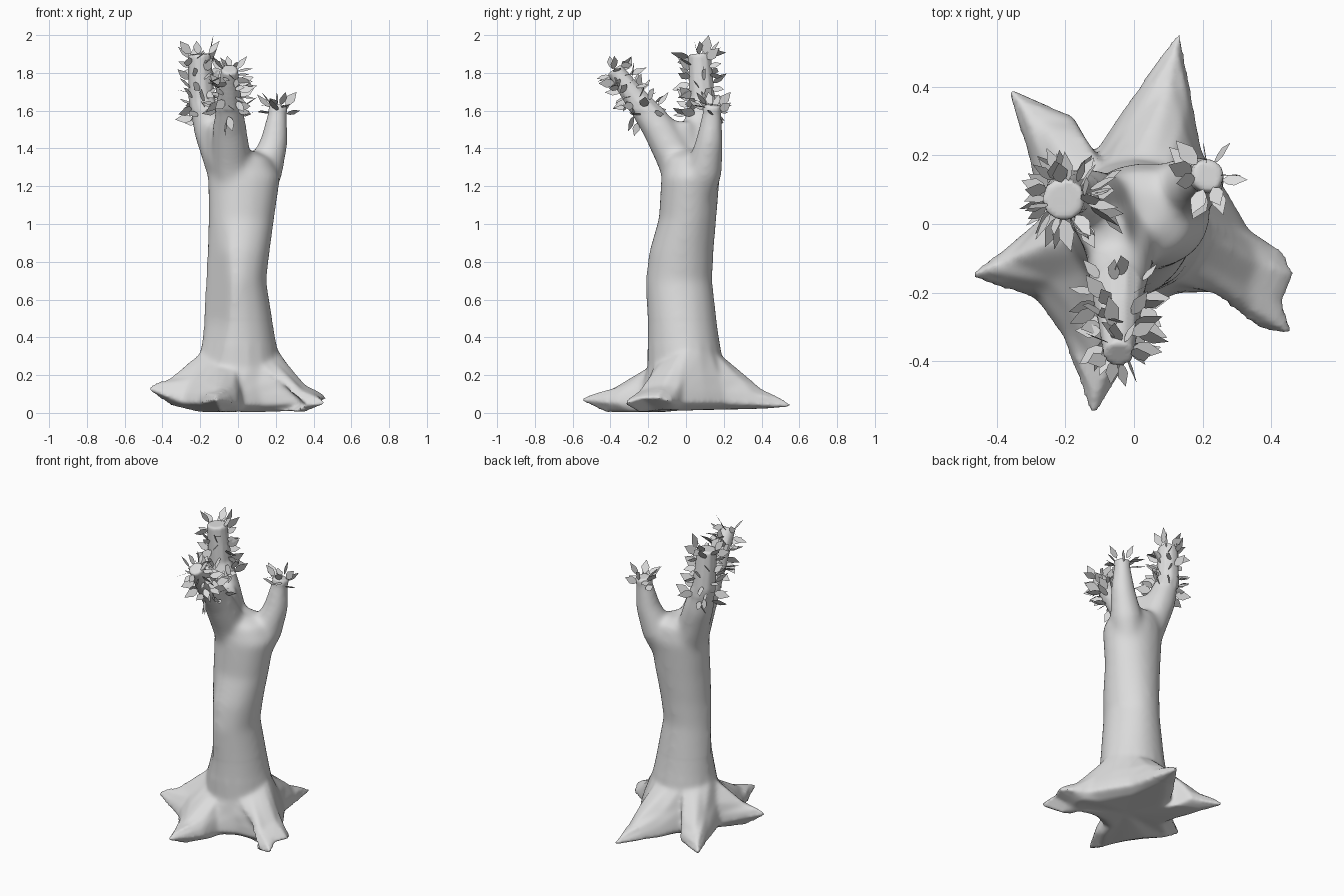
import bpy, bmesh, math, random
from mathutils import Vector

random.seed(4)
if "Cube" in bpy.data.objects:
    bpy.data.objects.remove(bpy.data.objects["Cube"])

# One plain bark and leaf colour
grey = bpy.data.materials.new("plain_grey")
grey.use_nodes = True
grey.diffuse_color = (0.72, 0.72, 0.72, 1)
for node in grey.node_tree.nodes:
    if node.type == 'BSDF_PRINCIPLED':
        node.inputs["Base Color"].default_value = (0.72, 0.72, 0.72, 1)


def finish(name, bm):
    mesh = bpy.data.meshes.new(name)
    bm.to_mesh(mesh)
    bm.free()
    mesh.materials.append(grey)
    obj = bpy.data.objects.new(name, mesh)
    bpy.context.collection.objects.link(obj)
    return obj


def loft(bm, rings):
    """Skin a stack of equal rings and close both ends."""
    loops = [[bm.verts.new(p) for p in ring] for ring in rings]
    for low, high in zip(loops, loops[1:]):
        for i in range(len(low)):
            j = (i + 1) % len(low)
            bm.faces.new((low[i], low[j], high[j], high[i]))
    for loop in (loops[0][::-1], loops[-1]):
        mid = sum((v.co for v in loop), Vector()) / len(loop)
        tip = bm.verts.new(mid)
        for i in range(len(loop)):
            bm.faces.new((loop[i], loop[(i + 1) % len(loop)], tip))


# Root outline, counter-clockwise: five pointed roots with valleys between
ROOTS = [Vector(p) for p in (
    (.468, -.15, .08), (.435, -.08, .06), (.34, -.02, .05), (.27, .1, .05),
    (.2, .21, .05), (.168, .38, .04), (.135, .568, .035), (-.03, .34, .04),
    (-.12, .2, .06), (-.18, .32, .05), (-.37, .4, .045), (-.31, .2, .05),
    (-.27, .02, .07), (-.48, -.152, .13), (-.29, -.22, .05), (-.21, -.33, .05),
    (-.12, -.565, .07), (0, -.37, .05), (.03, -.25, .04), (.13, -.2, .04),
    (.33, -.2, .05), (.37, -.305, .04), (.465, -.325, .05), (.435, -.23, .08))]

# Trunk sections: height, then x and y limits
SECTIONS = (
    (.34, -.2, .21, -.205, .19), (.48, -.19, .185, -.205, .165),
    (.7, -.177, .15, -.217, .14), (.85, -.167, .168, -.197, .147),
    (1.03, -.157, .193, -.145, .162), (1.25, -.16, .225, -.132, .18),
    (1.35, -.14, .17, -.11, .16), (1.39, -.08, .08, -.06, .1))
FLAT = Vector((-.82, -.57, 0))


def section_ring(z, x0, x1, y0, y1):
    ring = []
    n = len(ROOTS)
    for i, p in enumerate(ROOTS):
        even = i * math.tau / n - .3
        true = math.atan2(p.y, p.x)
        true += math.tau * round((even - true) / math.tau)
        a = (even + true) / 2
        point = Vector(((x0 + x1) / 2 + (x1 - x0) / 2 * math.cos(a),
                        (y0 + y1) / 2 + (y1 - y0) / 2 * math.sin(a), z))
        # The trunk is flattened on one diagonal above the roots
        limit = .19 if z < .4 else .15
        point -= FLAT * max(0, point.dot(FLAT) - limit)
        # Roots leave the trunk lower at the front
        if z < .4:
            point.z += min(.5 * point.y, -.2 * point.y)
        ring.append(point)
    return ring


def root_ring(blend, tip_lift, side_lift):
    """Ring between the root outline and the trunk; flanks rise more than tips."""
    ring = []
    for p, q in zip(ROOTS, trunk_rings[0]):
        lift = tip_lift if p.xy.length > .43 else side_lift
        ring.append(p.lerp(q, blend) + Vector((0, 0, lift)))
    return ring


# Trunk with flared roots
trunk_rings = [section_ring(*s) for s in SECTIONS]
underside = [Vector((p.x * .75, p.y * .75, .012 + .03 * p.y + (p.z - .05) * .4))
             for p in ROOTS]
wood = bmesh.new()
loft(wood, [underside, ROOTS, root_ring(.12, 0, .03), root_ring(.4, -.025, .03)]
     + trunk_rings)

# Branch paths: x, y, z, radius
BRANCHES = {
    "tall_branch": ((-.02, .02, 1.05, .08), (-.075, .05, 1.3, .1),
                    (-.145, .072, 1.5, .094), (-.192, .085, 1.66, .071),
                    (-.205, .072, 1.9, .062)),
    "short_branch": ((.06, .04, 1.05, .08), (.14, .095, 1.28, .1),
                     (.192, .125, 1.44, .076), (.215, .142, 1.63, .047)),
    "front_branch": ((-.02, .02, 1.05, .08), (-.035, -.05, 1.34, .108),
                     (-.045, -.145, 1.51, .093), (-.045, -.27, 1.67, .064),
                     (-.045, -.38, 1.82, .045)),
}
# Web of wood filling the fork between the tall and front branches
FORK_WEB = ((-.02, .02, 1.05, .08), (-.07, -.01, 1.35, .1), (-.09, -.025, 1.54, .075))


def branch(bm, path, sides=10):
    pts = [Vector(p[:3]) for p in path]
    rings = []
    for i, p in enumerate(pts):
        axis = (pts[min(i + 1, len(pts) - 1)] - pts[max(i - 1, 0)]).normalized()
        u = Vector((0, 1, 0)).cross(axis).normalized()
        v = axis.cross(u)
        rings.append([p + path[i][3] * (u * math.cos(k * math.tau / sides)
                                        + v * math.sin(k * math.tau / sides))
                      for k in range(sides)])
    loft(bm, rings)


for path in (*BRANCHES.values(), FORK_WEB):
    branch(wood, path)

# Fuse trunk, roots and branches into one skin, then soften it
rough = finish("rough_wood", wood)
fuse = rough.modifiers.new("fuse", 'REMESH')
fuse.mode = 'VOXEL'
fuse.voxel_size = .011
fused = rough.evaluated_get(bpy.context.evaluated_depsgraph_get())
wood = bmesh.new()
wood.from_mesh(fused.to_mesh())
fused.to_mesh_clear()
bpy.data.objects.remove(rough)
body = [v for v in wood.verts if .36 < v.co.z < 1.6]
flare = [v for v in wood.verts if v.co.z < .5 and v.co.xy.length < .42]
for verts, passes in ((body, 26), (flare, 8)):
    for _ in range(passes):
        bmesh.ops.smooth_vert(wood, verts=verts, factor=.5, use_axis_x=True,
                              use_axis_y=True, use_axis_z=True)
tree = finish("trunk_roots_and_branches", wood)
bpy.ops.object.select_all(action='DESELECT')
tree.select_set(True)
bpy.context.view_layer.objects.active = tree
bpy.ops.object.shade_smooth_by_angle(angle=math.radians(60))


def leaf(bm, base, along, length):
    """A flat pointed leaf growing from base."""
    along = along.normalized()
    side = along.cross(Vector([random.uniform(-1, 1) for _ in range(3)])).normalized()
    shape = ((0, 0), (.2, .2), (.27, .5), (0, 1), (-.27, .5), (-.2, .2))
    bm.faces.new([bm.verts.new(base + (side * w + along * t) * length) for w, t in shape])


def foliage(name, path, count, start, tuft):
    """Scatter leaves on the last part of a branch, start counted in path steps."""
    bm = bmesh.new()
    for k in range(count):
        s = start + (len(path) - 1 - start) * (k + random.random()) / count
        i = min(int(s), len(path) - 2)
        a, b = Vector(path[i]), Vector(path[i + 1])
        point = a.lerp(b, s - i)
        axis = (b - a).to_3d().normalized()
        angle = k * 2.4 + random.uniform(-.5, .5)
        u = Vector((0, 1, 0)).cross(axis).normalized()
        out = u * math.cos(angle) + axis.cross(u) * math.sin(angle)
        grow = out + axis * random.uniform(-.5, .9)
        grow += Vector([random.uniform(-.4, .4) for _ in range(3)])
        leaf(bm, point.to_3d() + out * point[3] * .9, grow, random.uniform(.07, .105))
    # Small tuft around the tip
    for k in range(tuft):
        tilt = Vector((math.cos(k * 1.7), math.sin(k * 1.7), 1.2))
        rim = Vector((tilt.x, tilt.y, 0)) * path[-1][3] * .8
        leaf(bm, Vector(path[-1][:3]) + rim, tilt, .09)
    return finish(name, bm)


LEAVES = {"tall_branch": (46, 2.35, 3), "short_branch": (8, 2.75, 4),
          "front_branch": (46, 2.35, 3)}
for part, path in BRANCHES.items():
    foliage(part + "_leaves", path, *LEAVES[part])

# Topmost leaf
crown = bmesh.new()
leaf(crown, Vector((-.15, .1, 1.9)), Vector((.2, .2, 1)), .104)
finish("top_leaf", crown)
